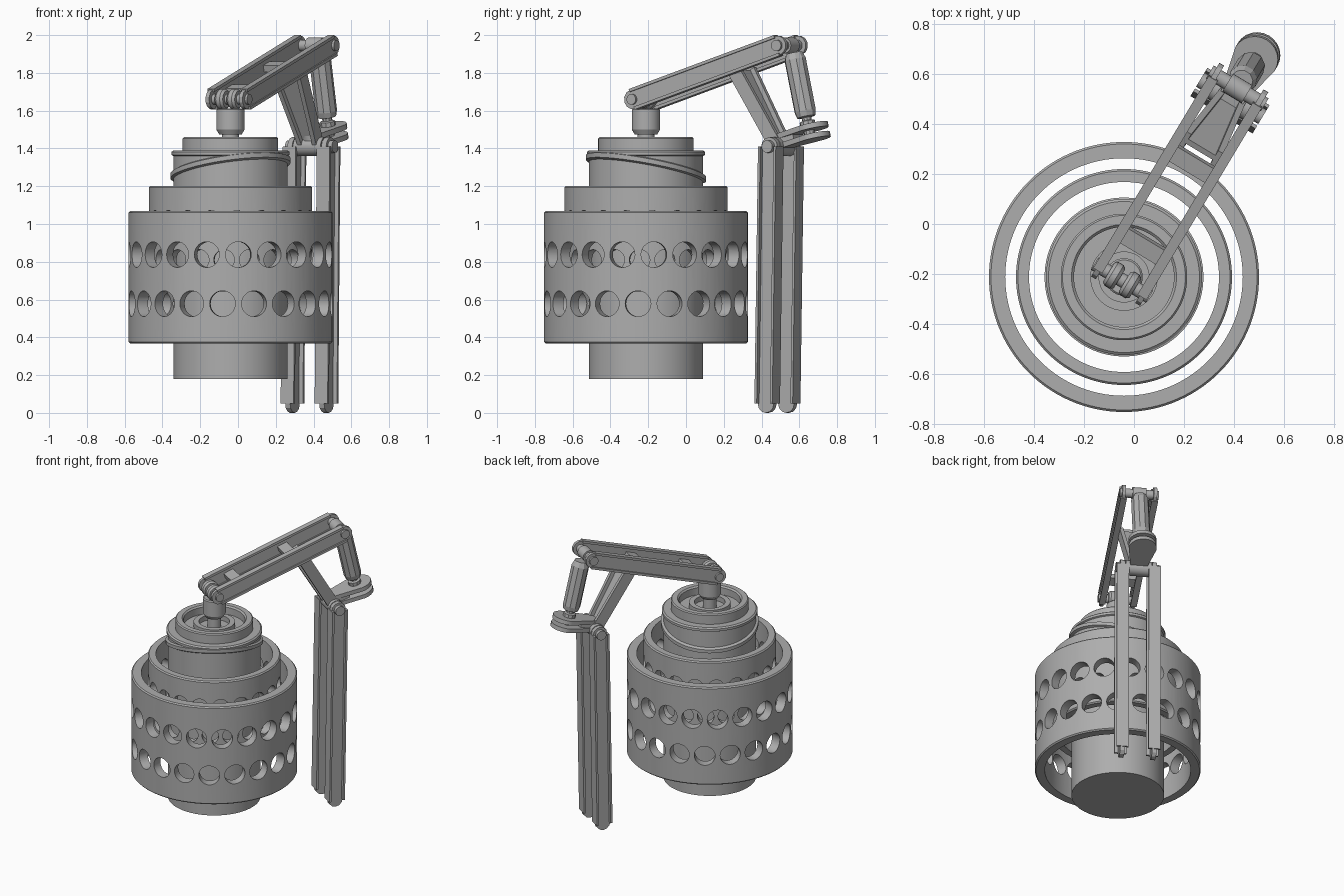
import bpy, bmesh, math
from mathutils import Matrix, Vector

if "Cube" in bpy.data.objects:
    bpy.data.objects.remove(bpy.data.objects["Cube"])

CX, CY = -0.04, -0.212
HUB = Matrix.Translation((CX, CY, 0))
ARM = HUB @ Matrix.Rotation(math.radians(59), 4, 'Z')   # local x runs outwards along the arm

grey = bpy.data.materials.new("metal grey")
grey.diffuse_color = (0.42, 0.42, 0.42, 1)
grey.use_nodes = True
grey.node_tree.nodes["Principled BSDF"].inputs["Base Color"].default_value = grey.diffuse_color


def finish(name, bm, M, smooth=True):
    bmesh.ops.recalc_face_normals(bm, faces=bm.faces)
    me = bpy.data.meshes.new(name)
    bm.to_mesh(me)
    bm.free()
    me.transform(M)
    me.materials.append(grey)
    ob = bpy.data.objects.new(name, me)
    bpy.context.collection.objects.link(ob)
    if smooth:
        shade(ob)
    return ob


def shade(ob):
    bpy.ops.object.select_all(action='DESELECT')
    ob.select_set(True)
    bpy.context.view_layer.objects.active = ob
    bpy.ops.object.shade_smooth_by_angle(angle=math.radians(30))


def lathe(name, prof, M, seg=64, closed=False, smooth=True):
    """Turn an (r, z) profile about local z."""
    bm = bmesh.new()
    vs = [bm.verts.new((r, 0, z)) for r, z in prof]
    es = [bm.edges.new(p) for p in zip(vs, vs[1:])]
    if closed:
        es.append(bm.edges.new((vs[-1], vs[0])))
    bmesh.ops.spin(bm, geom=vs + es, axis=(0, 0, 1), cent=(0, 0, 0),
                   steps=seg, angle=math.tau)
    bmesh.ops.remove_doubles(bm, verts=bm.verts, dist=1e-5)
    return finish(name, bm, M, smooth)


def add_prism(bm, pts, t0, t1, M=Matrix()):
    """Extrude a flat outline along local z."""
    a = [bm.verts.new(M @ Vector((x, y, t0))) for x, y in pts]
    b = [bm.verts.new(M @ Vector((x, y, t1))) for x, y in pts]
    bm.faces.new(a[::-1])
    bm.faces.new(b)
    for i in range(len(a)):
        j = (i + 1) % len(a)
        bm.faces.new((a[i], a[j], b[j], b[i]))


def frame(o, x, z):
    x, z = Vector(x).normalized(), Vector(z).normalized()
    y = z.cross(x).normalized()
    z = x.cross(y)
    return Matrix.Translation(o) @ Matrix((x, y, z)).transposed().to_4x4()


def rect(x0, x1, y0, y1):
    return [(x0, y0), (x1, y0), (x1, y1), (x0, y1)]


def stadium(L, r0, r1, n=6):
    arc = [math.pi * i / n - math.pi / 2 for i in range(n + 1)]
    return ([(L + r1 * math.cos(a), r1 * math.sin(a)) for a in arc] +
            [(-r0 * math.cos(a), -r0 * math.sin(a)) for a in arc])


def link(name, p, q, y, r, web, flange, lip):
    """I-section bar with rounded web ends between two (x, z) pivots."""
    P, Q = Vector((p[0], y, p[1])), Vector((q[0], y, q[1]))
    L = (Q - P).length
    bm = bmesh.new()
    add_prism(bm, stadium(L, r, r), -web / 2, web / 2)
    for s in (-1, 1):
        add_prism(bm, rect(0, L, *sorted((s * r * 1.1, s * (r * 1.1 - lip)))),
                  -flange / 2, flange / 2)
    finish(name, bm, ARM @ frame(P, Q - P, (0, 1, 0)), False)


def pin(name, x, z, prof, y=0, seg=24):
    """Turned part whose axis runs across the arm."""
    lathe(name, prof, ARM @ Matrix.Translation((x, y, z)) @ Matrix.Rotation(math.pi / 2, 4, 'X'), seg)


def drum(r, h):
    return [(0, -h), (r, -h), (r, h), (0, h)]


def perforated_ring(name, k, z):
    """Tube with two staggered rows of round holes."""
    ro, ri, h, b = 0.54 * k, 0.475 * k, 0.70 * k, 0.008
    ob = lathe(name, [(ri, z), (ro - b, z), (ro, z + b), (ro, z + h - b), (ro - b, z + h), (ri, z + h)],
               HUB, 120, True, False)
    bm = bmesh.new()
    for row, zc in ((0, 0.21), (1, 0.47)):
        for i in range(20):
            a = math.radians(-90 + 4.5 + 9 * (row + 1) + 18 * i)
            d = Vector((math.cos(a), math.sin(a), 0))
            bmesh.ops.create_cone(bm, cap_ends=True, segments=28, radius1=0.068 * k,
                                  radius2=0.068 * k, depth=0.12 * k,
                                  matrix=frame(d * 0.52 * k + Vector((0, 0, z + zc * k)), (0, 0, 1), d))
    cutter = finish(name + "_cutter", bm, HUB, False)
    cutter.hide_render = True
    mod = ob.modifiers.new("holes", 'BOOLEAN')
    mod.operation, mod.solver, mod.object = 'DIFFERENCE', 'EXACT', cutter
    bpy.ops.object.select_all(action='DESELECT')
    ob.select_set(True)
    bpy.context.view_layer.objects.active = ob
    bpy.ops.object.modifier_apply(modifier=mod.name)
    bpy.data.objects.remove(cutter)
    shade(ob)


# Perforated sleeves
perforated_ring("outer_sleeve", 1.0, 0.368)
perforated_ring("inner_sleeve", 0.8, 0.642)

# Central canister with rim, raised cap and hollow top
lathe("canister", [(0, 0.18), (0.302, 0.18), (0.302, 1.36), (0.312, 1.365), (0.312, 1.382), (0.302, 1.39),
                   (0.253, 1.39), (0.253, 1.453), (0.246, 1.46), (0.21, 1.46), (0.20, 1.45),
                   (0.20, 1.40), (0, 1.40)], HUB, 72)
lathe("cap_inner_ring", [(0.10, 1.39), (0.135, 1.39), (0.135, 1.435), (0.10, 1.435)], HUB, 48, True)

# Slanted thread around the neck
tilt = Matrix.Identity(4)
tilt[2][0], tilt[2][1], tilt[2][3] = 0.13, -0.18, 1.295
lathe("neck_thread", [(0.295, -0.022), (0.318, -0.012), (0.318, 0.012), (0.295, 0.022)],
      HUB @ tilt, 64, True)

# Plunger with hinge rollers
lathe("plunger", [(0, 1.40), (0.045, 1.40), (0.045, 1.475), (0.06, 1.475), (0.075, 1.50),
                  (0.075, 1.605), (0.068, 1.612), (0, 1.612)], HUB, 32)
A, B, C, D = (-0.015, 1.66), (0.88, 1.945), (0.834, 1.41), (0.812, 0.05)
for s, side in ((-1, "right"), (1, "left")):
    pin("hinge_roller_" + side, *A, [(0, -0.025), (0.045, -0.025), (0.055, -0.012), (0.055, 0.012),
                                     (0.045, 0.025), (0, 0.025)], s * 0.037)
    # Long side bars of the upper arm and of the stand
    link("upper_arm_bar_" + side, A, B, s * 0.103, 0.052, 0.022, 0.042, 0.016)
    link("stand_bar_" + side, C, D, s * 0.105, 0.05, 0.03, 0.08, 0.014)

# Hinge pins with bolt heads
pin("plunger_pin", *A, drum(0.028, 0.128))
pin("upper_pin", *B, drum(0.03, 0.128))
pin("stand_pin", *C, drum(0.033, 0.145))

# Cross members of the upper arm
arm_dir = Vector((B[0] - A[0], 0, B[1] - A[1])).normalized()
for name, d in (("front_crossbar", 0.17), ("rear_crossbar", 0.57)):
    bm = bmesh.new()
    add_prism(bm, rect(-0.035, 0.035, -0.018, 0.018), -0.1, 0.1)
    finish(name, bm, ARM @ frame(Vector((A[0], 0, A[1])) + arm_dir * d, arm_dir, (0, 1, 0)), False)

# Tapered brace from the upper arm down to the stand hinge
top, low = Vector((0.595, 0, 1.81)), Vector((0.84, 0, 1.40))
axis = low - top
bm = bmesh.new()
F = frame(top, axis, Vector((0, 1, 0)).cross(axis))
L = axis.length
add_prism(bm, [(0, -0.085), (L, -0.045), (L, 0.045), (0, 0.085)], -0.012, 0.012, F)
for s in (-1, 1):
    add_prism(bm, [(0, s * 0.088), (L, s * 0.055), (L, s * 0.03), (0, s * 0.063)], -0.038, 0.038, F)
finish("brace", bm, ARM, False)
pin("stand_hinge_barrel", *C, drum(0.05, 0.085))

# Double-plate fork carrying the push rod
fork = ARM @ Matrix.Translation((0.85, 0, 1.41)) @ Matrix.Rotation(math.radians(-14), 4, 'Y')
bm = bmesh.new()
add_prism(bm, stadium(0.19, 0.05, 0.092, 12), -0.012, 0.016)
add_prism(bm, stadium(0.19, 0.05, 0.092, 12), 0.042, 0.07)
add_prism(bm, rect(-0.03, 0.10, -0.05, 0.05), 0.01, 0.05)
finish("fork", bm, fork)

# Push rod: narrow foot, faceted barrel, top eye
lo, hi = Vector((1.015, 0, 1.46)), Vector((0.905, 0, 1.945))
lathe("push_rod", [(0, 0), (0.03, 0), (0.03, 0.045), (0.042, 0.05), (0.042, 0.085), (0.026, 0.09),
                   (0.026, 0.105), (0.05, 0.11), (0.058, 0.14), (0.058, 0.42), (0.045, 0.455), (0, 0.455)],
      ARM @ frame(lo, (0, 1, 0), hi - lo), 10, smooth=False)
pin("push_rod_eye", *B, drum(0.042, 0.045))
